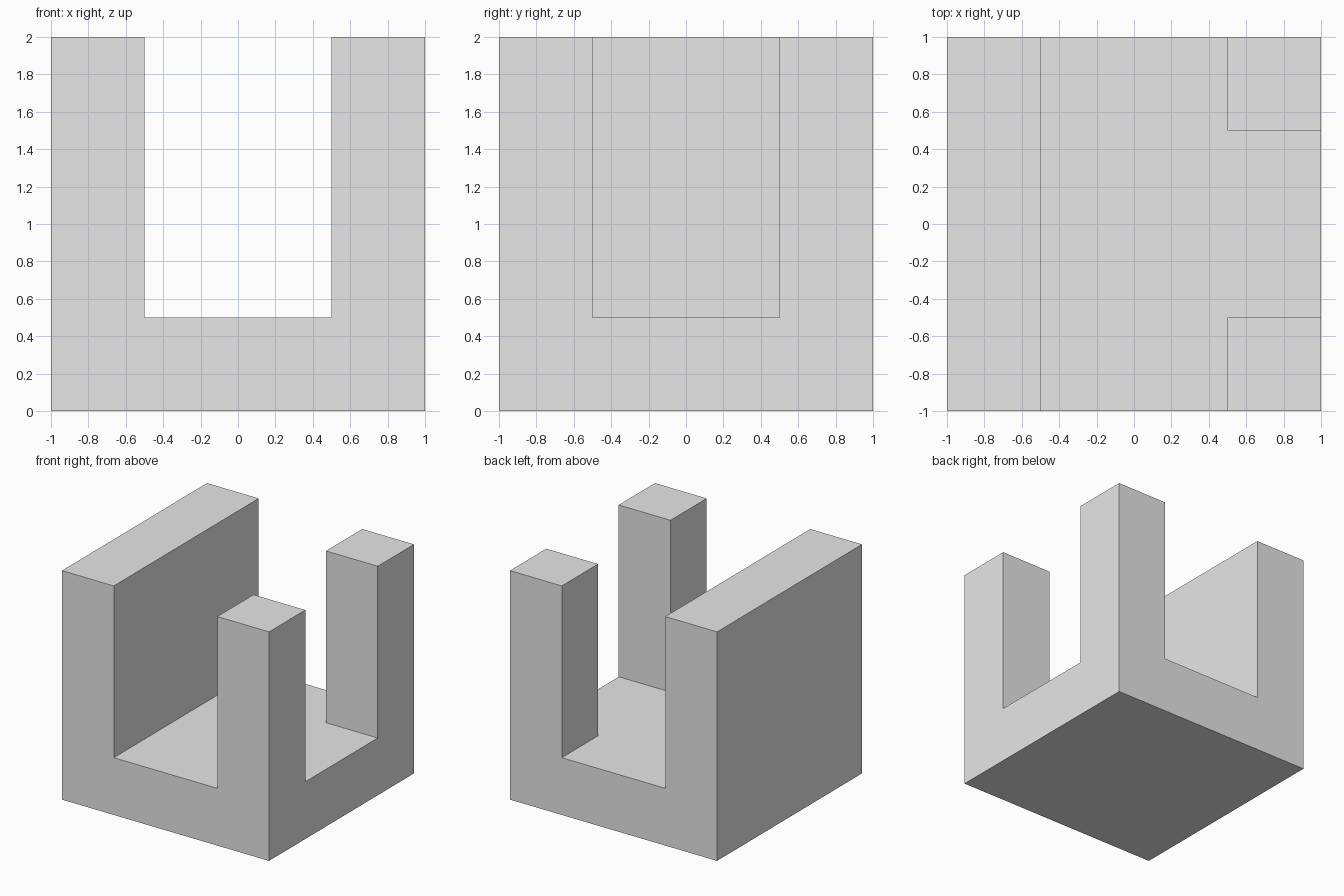
import bpy
import bmesh
from math import radians
from mathutils import Vector

if "Cube" in bpy.data.objects:
    bpy.data.objects.remove(bpy.data.objects["Cube"], do_unlink=True)

HALF, INNER, FLOOR, HEIGHT = 1.0, 0.5, 0.5, 2.0

# Plain grey material
grey = bpy.data.materials.new("light_grey")
grey.use_nodes = True
colour = (0.8, 0.8, 0.8, 1.0)
grey.diffuse_color = colour
grey.node_tree.nodes["Principled BSDF"].inputs["Base Color"].default_value = colour

# Square base slab
bm = bmesh.new()
bmesh.ops.create_cube(bm, size=1.0)
bmesh.ops.scale(bm, verts=bm.verts, vec=(2 * HALF, 2 * HALF, FLOOR))
bmesh.ops.translate(bm, verts=bm.verts, vec=(0, 0, FLOOR / 2))

# Cut lines around the central floor
for axis in (Vector((1, 0, 0)), Vector((0, 1, 0))):
    for side in (-INNER, INNER):
        bmesh.ops.bisect_plane(bm, geom=bm.verts[:] + bm.edges[:] + bm.faces[:],
                               plane_co=axis * side, plane_no=axis)


def is_raised(face):
    """Top faces under the long right wall and the two left corner posts."""
    c = face.calc_center_median()
    on_top = face.normal.z > 0.9
    return on_top and (c.x < -INNER or (c.x > INNER and abs(c.y) > INNER))


# Raise the wall and posts from the slab
bm.normal_update()
raised = [f for f in bm.faces if is_raised(f)]
extruded = bmesh.ops.extrude_face_region(bm, geom=raised)["geom"]
tops = [v for v in extruded if isinstance(v, bmesh.types.BMVert)]
bmesh.ops.translate(bm, verts=tops, vec=(0, 0, HEIGHT - FLOOR))
bmesh.ops.delete(bm, geom=[f for f in raised if f.is_valid], context="FACES")

# Merge flat neighbours into clean single faces
bmesh.ops.dissolve_limit(bm, angle_limit=radians(1), verts=bm.verts, edges=bm.edges)
bmesh.ops.recalc_face_normals(bm, faces=bm.faces)

mesh = bpy.data.meshes.new("block_with_wall_and_posts")
bm.to_mesh(mesh)
bm.free()
mesh.materials.append(grey)
block = bpy.data.objects.new("block_with_wall_and_posts", mesh)
bpy.context.collection.objects.link(block)
